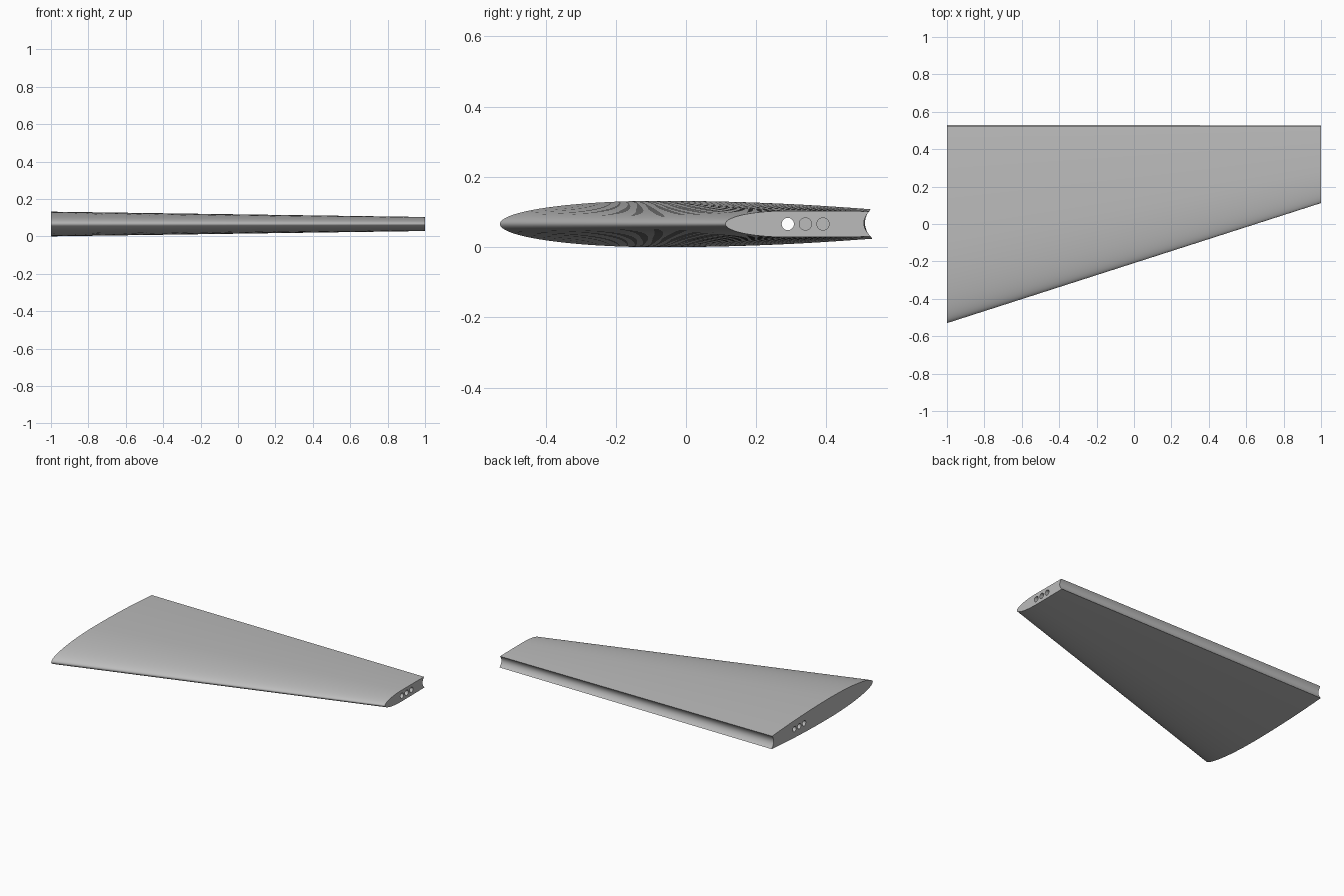
import bpy, bmesh, math
from mathutils import Matrix

cube = bpy.data.objects.get("Cube")
if cube:
    bpy.data.objects.remove(cube, do_unlink=True)

MID_Z = 0.066

grey = bpy.data.materials.new("light grey")
grey.use_nodes = True
colour = (0.5, 0.5, 0.5, 1)
grey.diffuse_color = colour
grey.node_tree.nodes["Principled BSDF"].inputs["Base Color"].default_value = colour


def section(lead, trail, half, half_end):
    """Closed outline: rounded nose, gentle taper, hollow trailing edge."""
    crest = lead + 0.43 * (trail - lead)
    upper = []
    for i in range(25):                      # elliptical nose
        a = math.pi / 2 * i / 24
        upper.append((crest - (crest - lead) * math.cos(a), half * math.sin(a)))
    for i in range(1, 17):                   # taper to the rear
        t = i / 16
        upper.append((crest + (trail - crest) * t, half - (half - half_end) * t * t))
    lower = [(y, -z) for y, z in reversed(upper[1:])]
    lower[0] = (trail + 0.005, -half_end)
    hollow = []
    for i in range(1, 16):                   # concave rear groove
        s = 1 - i / 8
        hollow.append((trail + 0.0025 * (1 - s) - 0.018 * (1 - s * s), half_end * s))
    return upper + hollow + lower


# Wing panel lofted from root to tip
bm = bmesh.new()
rings = []
for x, outline in ((-1, section(-0.53, 0.525, 0.066, 0.042)),
                   (1, section(0.112, 0.522, 0.0375, 0.036))):
    rings.append([bm.verts.new((x, y, MID_Z + z)) for y, z in outline])
root, tip = rings
n = len(root)
for i in range(n):
    j = (i + 1) % n
    bm.faces.new((root[i], root[j], tip[j], tip[i]))
bm.faces.new(root)
bm.faces.new(tip)
bmesh.ops.recalc_face_normals(bm, faces=bm.faces)
mesh = bpy.data.meshes.new("wing_panel")
bm.to_mesh(mesh)
bm.free()
mesh.materials.append(grey)
wing = bpy.data.objects.new("wing_panel", mesh)
bpy.context.collection.objects.link(wing)

# Spar bores: one right through, two blind at each end
bm = bmesh.new()
for y, x0, x1 in ((0.29, -1.1, 1.1), (0.34, 0.6, 1.1), (0.39, 0.6, 1.1),
                  (0.24, -1.1, -0.6), (0.19, -1.1, -0.6)):
    place = Matrix.Translation(((x0 + x1) / 2, y, MID_Z)) @ Matrix.Rotation(math.pi / 2, 4, 'Y')
    bmesh.ops.create_cone(bm, cap_ends=True, segments=32, radius1=0.0175,
                          radius2=0.0175, depth=x1 - x0, matrix=place)
bore_mesh = bpy.data.meshes.new("spar_bores")
bm.to_mesh(bore_mesh)
bm.free()
bore_mesh.materials.append(grey)
bores = bpy.data.objects.new("spar_bores", bore_mesh)
bpy.context.collection.objects.link(bores)
bores.hide_render = True

cut = wing.modifiers.new("bores", 'BOOLEAN')
cut.operation = 'DIFFERENCE'
cut.solver = 'EXACT'
cut.object = bores

# Apply the cut and smooth the skin, keeping the end and rear edges crisp
bpy.ops.object.select_all(action='DESELECT')
wing.select_set(True)
bpy.context.view_layer.objects.active = wing
bpy.ops.object.modifier_apply(modifier=cut.name)
bpy.data.objects.remove(bores, do_unlink=True)
bpy.ops.object.shade_smooth_by_angle(angle=math.radians(30))
